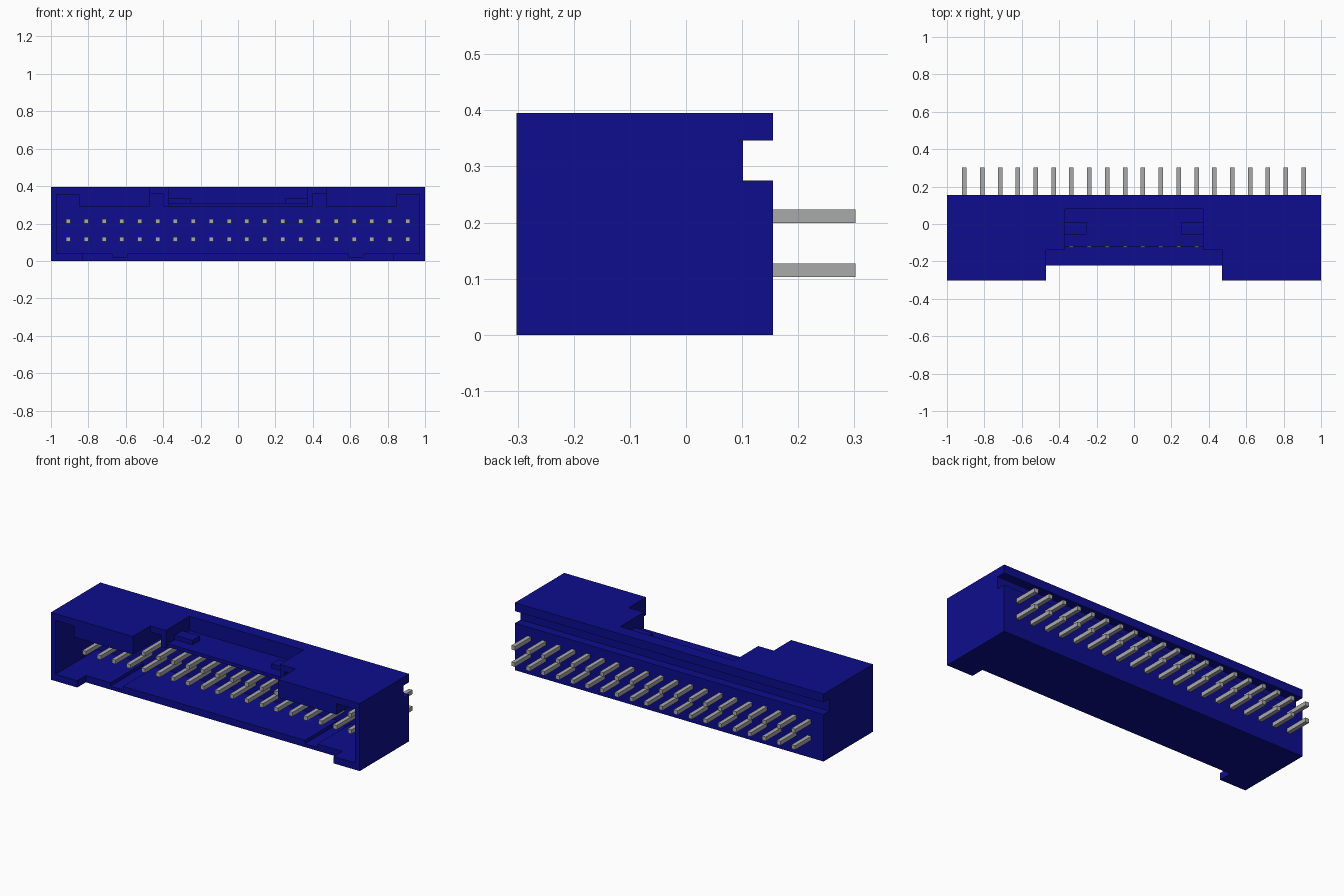
import bpy
import bmesh

if "Cube" in bpy.data.objects:
    bpy.data.objects.remove(bpy.data.objects["Cube"])


def material(name, rgb):
    m = bpy.data.materials.new(name)
    m.use_nodes = True
    m.diffuse_color = (*rgb, 1)
    m.node_tree.nodes["Principled BSDF"].inputs["Base Color"].default_value = (*rgb, 1)
    return m


blue = material("blue plastic", (0.004, 0.004, 0.27))
metal = material("grey metal", (0.4, 0.4, 0.4))


def prism(name, profile, y0, y1, mat):
    """Extrude an x-z profile from y0 to y1."""
    bm = bmesh.new()
    face = bm.faces.new([bm.verts.new((x, y0, z)) for x, z in profile])
    ext = bmesh.ops.extrude_face_region(bm, geom=[face])
    for v in ext["geom"]:
        if isinstance(v, bmesh.types.BMVert):
            v.co.y = y1
    bmesh.ops.recalc_face_normals(bm, faces=bm.faces)
    me = bpy.data.meshes.new(name)
    bm.to_mesh(me)
    bm.free()
    me.materials.append(mat)
    ob = bpy.data.objects.new(name, me)
    bpy.context.collection.objects.link(ob)
    return ob


def box(name, x0, x1, y0, y1, z0, z1, mat=blue):
    return prism(name, [(x0, z0), (x1, z0), (x1, z1), (x0, z1)], y0, y1, mat)


def cut(target, cutter):
    cutter.hide_render = True
    mod = target.modifiers.new("cut", 'BOOLEAN')
    mod.operation = 'DIFFERENCE'
    mod.solver = 'EXACT'
    mod.object = cutter
    bpy.context.view_layer.objects.active = target
    bpy.ops.object.modifier_apply(modifier=mod.name)
    bpy.data.objects.remove(cutter)


# Housing block
housing = box("housing", -1, 1, -0.302, 0.155, 0, 0.395)

# Socket cavity, with guide rails, latch pockets and floor grooves
half = [(0.59, 0.04), (0.59, 0.02), (0.67, 0.02), (0.67, 0.04),
        (0.97, 0.04), (0.97, 0.355), (0.85, 0.355), (0.85, 0.29),
        (0.47, 0.29), (0.47, 0.36), (0.40, 0.36), (0.40, 0.29)]
profile = half + [(-x, z) for x, z in reversed(half)]
cut(housing, prism("cavity_cutter", profile, -0.4, 0.08, blue))

# Stepped top opening, bottom front relief and rear slot
cut(housing, box("top_notch_cutter", -0.47, 0.47, -0.4, -0.14, 0.2, 0.5))
cut(housing, box("shelf_front_cutter", -0.37, 0.37, -0.2, -0.12, 0.2, 0.5))
cut(housing, box("window_cutter", -0.37, 0.37, -0.2, 0.08, 0.31, 0.5))
cut(housing, box("bottom_relief_cutter", -0.83, 0.83, -0.4, -0.222, -0.1, 0.1))
cut(housing, box("rear_slot_cutter", -1.1, 1.1, 0.102, 0.3, 0.275, 0.346))

# Latch tabs on the shelf
for side, x0, x1 in (("left", 0.255, 0.37), ("right", -0.37, -0.255)):
    box("latch_tab_" + side, x0, x1, -0.057, 0.012, 0.31, 0.336)

# Two rows of twenty square contact pins
PITCH, R = 0.0955, 0.012
for row, z in (("lower", 0.115), ("upper", 0.211)):
    for i in range(20):
        x = (i - 9.5) * PITCH
        box(f"{row}_pin_{i + 1}", x - R, x + R, -0.126, 0.302, z - R, z + R, metal)
